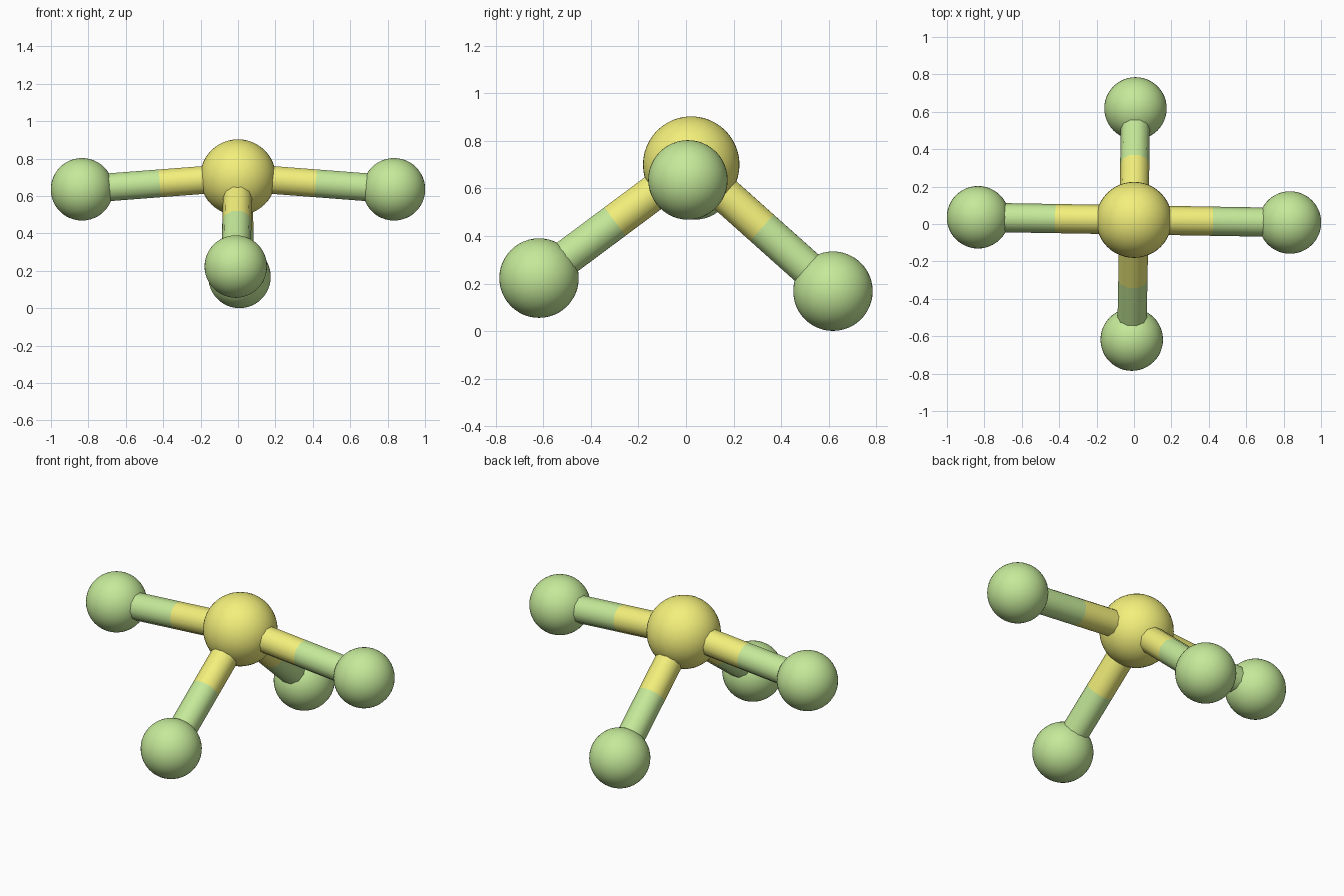
import bpy
from mathutils import Vector, Matrix

if "Cube" in bpy.data.objects:
    bpy.data.objects.remove(bpy.data.objects["Cube"])


def material(name, color):
    m = bpy.data.materials.new(name)
    m.diffuse_color = color
    m.use_nodes = True
    m.node_tree.nodes["Principled BSDF"].inputs["Base Color"].default_value = m.diffuse_color
    return m


YELLOW = material("yellow", (0.90, 0.87, 0.20, 1))
GREEN = material("green", (0.56, 0.82, 0.32, 1))


def finish(name, mat):
    ob = bpy.context.object
    ob.name = name
    ob.data.materials.append(mat)
    bpy.ops.object.shade_smooth()
    return ob


def ball(name, pos, radius, mat):
    bpy.ops.mesh.primitive_uv_sphere_add(segments=48, ring_count=24, radius=radius, location=pos)
    finish(name, mat)


def rod(name, a, b, mat):
    d = (b - a).normalized()
    side = d.cross(Vector((0, 0, 1))).normalized()
    up = d.cross(side)
    bpy.ops.mesh.primitive_cylinder_add(vertices=10, radius=0.078, depth=(b - a).length,
                                        end_fill_type='NOTHING')
    ob = finish(name, mat)
    # a vertex row lies along the horizontal side direction
    rot = Matrix((up, side, d)).transposed()
    if rot.determinant() < 0:
        rot = Matrix((-up, side, d)).transposed()
    # cylinder vertices start on local y, which maps to the side direction
    ob.matrix_world = Matrix.Translation((a + b) / 2) @ rot.to_4x4()


# central atom
centre = Vector((0, 0.022, 0.70))
ball("central_atom", centre, 0.203, YELLOW)

# outer atoms, each with a two-colour bond
outer = {
    "left": (-0.834, 0.036, 0.636),
    "right": (0.834, 0.008, 0.636),
    "front": (-0.012, -0.618, 0.223),
    "back": (0.008, 0.618, 0.168),
}
for label, p in outer.items():
    p = Vector(p)
    mid = (centre + p) / 2
    ball(f"{label}_atom", p, 0.167, GREEN)
    rod(f"{label}_bond_inner", centre, mid, YELLOW)
    rod(f"{label}_bond_outer", mid, p, GREEN)
